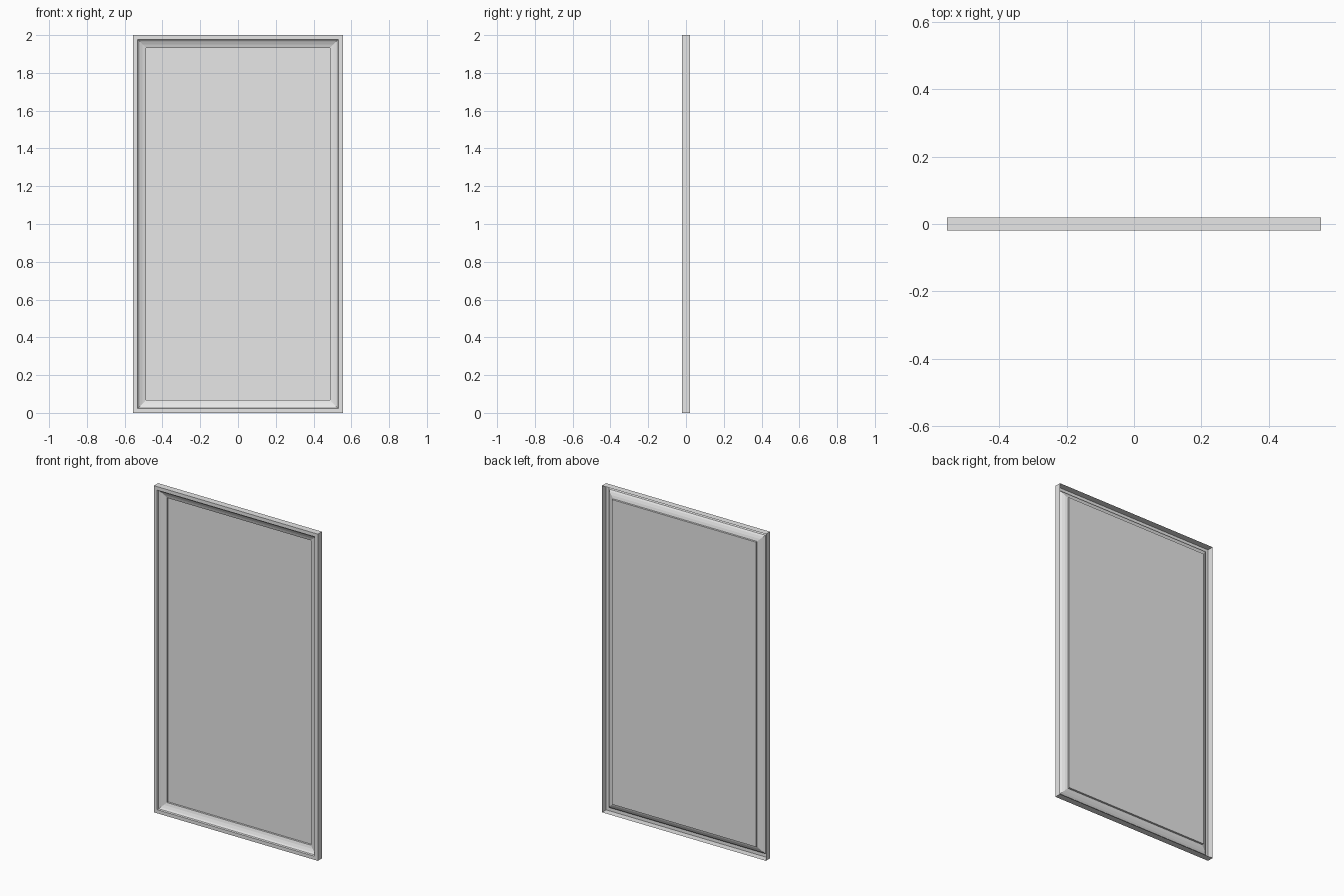
import bpy
import bmesh

WIDTH, HEIGHT, HALF_DEPTH = 1.11, 2.0, 0.02

cube = bpy.data.objects.get("Cube")
if cube:
    bpy.data.objects.remove(cube, do_unlink=True)

grey = bpy.data.materials.new("plain grey")
grey.use_nodes = True
grey.diffuse_color = (0.8, 0.8, 0.8, 1)
grey.node_tree.nodes["Principled BSDF"].inputs["Base Color"].default_value = grey.diffuse_color


def mitred_sheet(name, profile, fill=False):
    """Sweep (inset, y) points round the door rectangle with mitred corners."""
    bm = bmesh.new()
    rings = []
    for inset, y in profile:
        x, low, high = WIDTH / 2 - inset, inset, HEIGHT - inset
        corners = ((-x, low), (x, low), (x, high), (-x, high))
        rings.append([bm.verts.new((cx, y, cz)) for cx, cz in corners])
    for outer, inner in zip(rings, rings[1:]):
        for i in range(4):
            j = (i + 1) % 4
            bm.faces.new((outer[i], outer[j], inner[j], inner[i]))
    if fill:
        bm.faces.new(rings[-1])
    mesh = bpy.data.meshes.new(name)
    bm.to_mesh(mesh)
    bm.free()
    mesh.materials.append(grey)
    obj = bpy.data.objects.new(name, mesh)
    bpy.context.collection.objects.link(obj)
    return obj


# Outer walls and narrow front border, open at the back
BORDER, PANEL_INSET = 0.022, 0.067
mitred_sheet("outer_frame", [(0, HALF_DEPTH), (0, -HALF_DEPTH), (BORDER, -HALF_DEPTH)])

# Moulding stepping down and sloping in towards the panel
mitred_sheet("sloped_moulding", [
    (BORDER, -HALF_DEPTH), (0.025, -0.011), (0.035, -0.004),
    (0.05, 0.003), (PANEL_INSET, 0.008)])

# Recessed panel with its small square step
mitred_sheet("recessed_panel", [(PANEL_INSET, 0.008), (PANEL_INSET, HALF_DEPTH)], fill=True)
